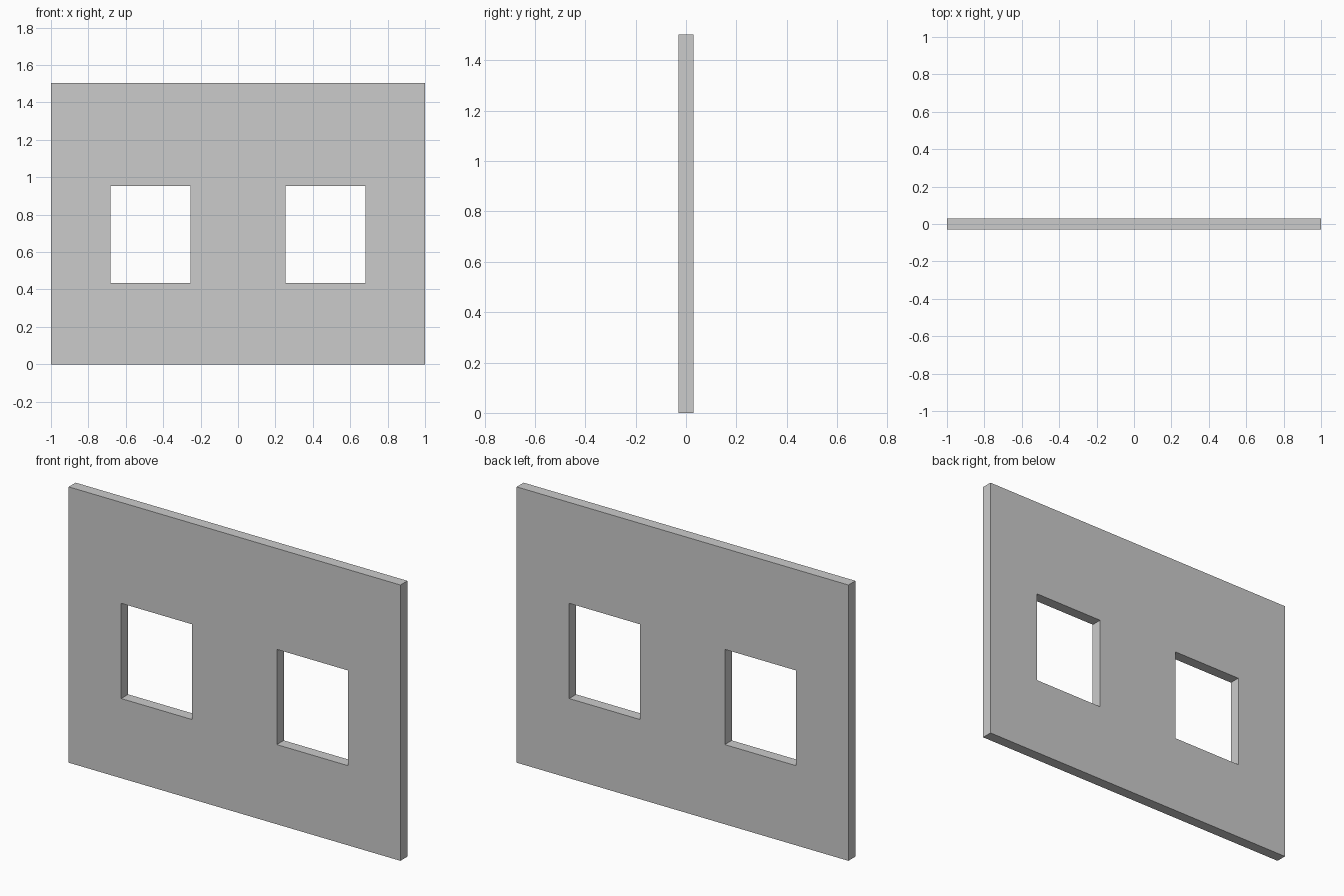
import bpy, bmesh

if "Cube" in bpy.data.objects:
    bpy.data.objects.remove(bpy.data.objects["Cube"])

# Wall panel dimensions
HALF_DEPTH = 0.03
XS = [-1.0, -0.683, -0.255, 0.255, 0.683, 1.0]
ZS = [0.0, 0.434, 0.953, 1.503]
WINDOWS = {(1, 1), (3, 1)}  # open cells (column, row)

bm = bmesh.new()

# Front face: grid of cells, leaving the two window openings empty
grid = [[bm.verts.new((x, -HALF_DEPTH, z)) for z in ZS] for x in XS]
for i in range(len(XS) - 1):
    for j in range(len(ZS) - 1):
        if (i, j) not in WINDOWS:
            bm.faces.new((grid[i][j], grid[i + 1][j], grid[i + 1][j + 1], grid[i][j + 1]))

# Thickness: extrude to the back, which also makes the window reveals
front = bm.faces[:]
ext = bmesh.ops.extrude_face_region(bm, geom=front, use_keep_orig=True)
back = [v for v in ext["geom"] if isinstance(v, bmesh.types.BMVert)]
bmesh.ops.translate(bm, verts=back, vec=(0, 2 * HALF_DEPTH, 0))
bmesh.ops.recalc_face_normals(bm, faces=bm.faces[:])

mesh = bpy.data.meshes.new("window_wall")
bm.to_mesh(mesh)
bm.free()
wall = bpy.data.objects.new("window_wall", mesh)
bpy.context.collection.objects.link(wall)
